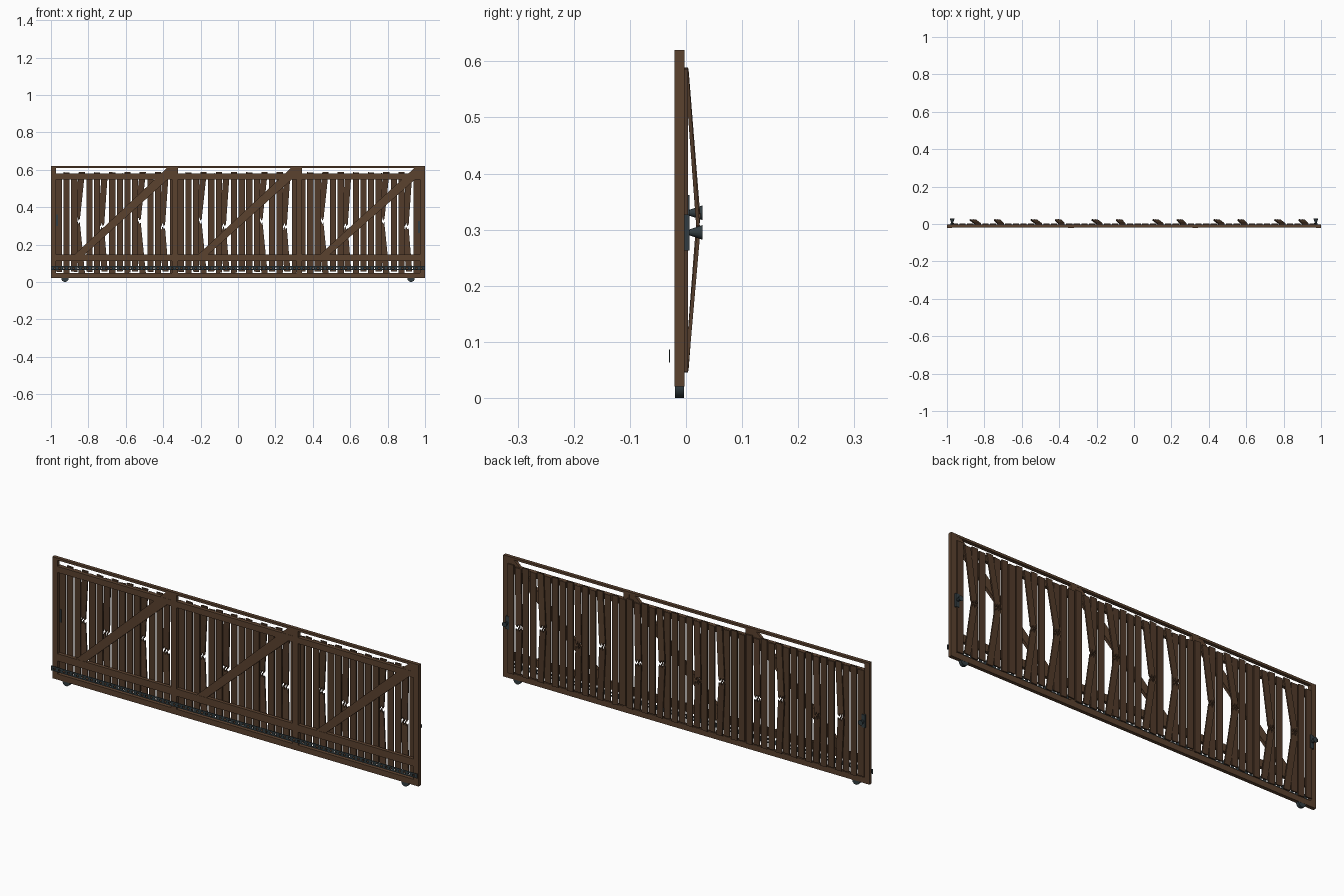
import bpy, bmesh, math, random
from mathutils import Matrix

if "Cube" in bpy.data.objects:
    bpy.data.objects.remove(bpy.data.objects["Cube"])
random.seed(4)


def material(name, rgb):
    m = bpy.data.materials.new(name)
    m.diffuse_color = (*rgb, 1)
    m.use_nodes = True
    m.node_tree.nodes["Principled BSDF"].inputs["Base Color"].default_value = m.diffuse_color
    return m


FRAME = material("frame wood", (0.105, 0.054, 0.028))
PLANK = material("plank wood", (0.085, 0.044, 0.023))
IRON = material("dark iron", (0.032, 0.046, 0.052))


def finish(name, bm, mat):
    bmesh.ops.recalc_face_normals(bm, faces=bm.faces)
    me = bpy.data.meshes.new(name)
    bm.to_mesh(me)
    bm.free()
    me.materials.append(mat)
    ob = bpy.data.objects.new(name, me)
    bpy.context.collection.objects.link(ob)
    return ob


def slab(bm, pts, y0, y1, bend=lambda x, z: (0, 0)):
    """Extrude an x/z outline from y0 to y1, shifting each point by bend."""
    rings = []
    for y in (y0, y1):
        ring = []
        for x, z in pts:
            dx, dy = bend(x, z)
            ring.append(bm.verts.new((x + dx, y + dy, z)))
        rings.append(ring)
    a, b = rings
    bm.faces.new(a)
    bm.faces.new(b[::-1])
    for i in range(len(pts)):
        j = (i + 1) % len(pts)
        bm.faces.new((a[i], b[i], b[j], a[j]))


def rect(x0, x1, z0, z1):
    return [(x0, z0), (x1, z0), (x1, z1), (x0, z1)]


def part(name, pts, y0, y1, mat):
    bm = bmesh.new()
    slab(bm, pts, y0, y1)
    return finish(name, bm, mat)


# Frame: rails and posts
Y0, Y1 = -0.02, -0.003
for name, z0, z1 in (("bottom_rail", 0.02, 0.048), ("lower_rail", 0.112, 0.148),
                     ("upper_rail", 0.549, 0.579), ("top_rail", 0.609, 0.62)):
    part(name, rect(-0.972, 0.972, z0, z1), Y0, Y1, FRAME)
for name, x0, x1 in (("left_post", -1, -0.972), ("left_middle_post", -0.352, -0.322),
                     ("right_middle_post", 0.312, 0.342), ("right_post", 0.972, 1)):
    part(name, rect(x0, x1, 0.02, 0.62), Y0 - 0.0004, Y1 + 0.0004, FRAME)

# Diagonal braces, one in each bay
for i, (x0, x1) in enumerate(((-0.91, -0.352), (-0.25, 0.312), (0.40, 0.972))):
    w = 0.052
    part(f"brace_{i + 1}", [(x0, 0.112), (x0 + w, 0.112), (x1, 0.57), (x1, 0.615),
                            (x1 - w * 0.5, 0.612)], Y0 + 0.001, Y1 - 0.001, FRAME)

# Planks behind the frame; two in every group of eight are snapped
PITCH, HALF = 0.0407, 0.0165
JAG = [(-1, 0.000), (-0.55, 0.014), (-0.2, -0.008), (0.2, 0.012), (0.6, -0.006), (1, 0.004)]
whole, snapped = bmesh.new(), bmesh.new()
for i in range(48):
    cx = -0.957 + PITCH * i
    k = i % 8
    top = 0.587 if i % 2 else 0.579
    low = 0.048 if i % 2 else 0.055
    if k not in (3, 6):
        s = random.uniform(-0.003, 0.003)
        slab(whole, [(cx - HALF, low), (cx + HALF, low + s), (cx + HALF, top + s), (cx - HALF, top)],
             Y1 + 0.0005, 0.004)
        continue
    # Snapped plank: both halves bow out toward a jagged break
    lean = -0.028 if k == 3 else -0.02
    brk = 0.325 if k == 3 else 0.295
    for end, gap in ((top, 0.009), (low, -0.009)):
        edge = [(cx + HALF * u, brk + gap + dz) for u, dz in JAG]

        def bow(x, z, end=end):
            t = (z - end) / (brk - end)
            return lean * t, 0.021 * t
        pts = [(cx + HALF, end), (cx - HALF, end)]
        slab(snapped, pts + edge, Y1 + 0.001, 0.0045, bow)
finish("planks", whole, PLANK)
finish("snapped_planks", snapped, PLANK)

# Gear rack: slim ladder strip along the lower front
bm = bmesh.new()
for z0, z1 in ((0.063, 0.070), (0.078, 0.086)):
    slab(bm, rect(-1, 1, z0, z1), -0.0305, -0.0285)
for i in range(80):
    x = -0.9925 + i * 1.985 / 79
    slab(bm, rect(x - 0.0075, x + 0.0075, 0.070, 0.078), -0.0305, -0.0285)
finish("gear_rack", bm, IRON)


def cylinder(name, loc, r1, r2, depth, sides, mat):
    """Cylinder or cone along y."""
    bm = bmesh.new()
    bmesh.ops.create_cone(bm, cap_ends=True, segments=sides, radius1=r1, radius2=r2, depth=depth,
                          matrix=Matrix.Translation(loc) @ Matrix.Rotation(math.pi / 2, 4, 'X'))
    ob = finish(name, bm, mat)
    for p in ob.data.polygons:
        p.use_smooth = len(p.vertices) == 4
    ob.data.set_sharp_from_angle(angle=math.radians(40))


# Wheels under the bottom rail, and flared knobs on back plates
for side, s, z in (("left", -1, 0.33), ("right", 1, 0.295)):
    cylinder(f"{side}_wheel", (s * 0.925, -0.0115, 0.02), 0.02, 0.02, 0.016, 24, IRON)
    part(f"{side}_knob_plate", rect(s * 0.972 - 0.009, s * 0.972 + 0.009, z - 0.032, z + 0.032),
         -0.004, 0.006, IRON)
    cylinder(f"{side}_knob", (s * 0.972, 0.017, z), 0.013, 0.005, 0.024, 12, IRON)
